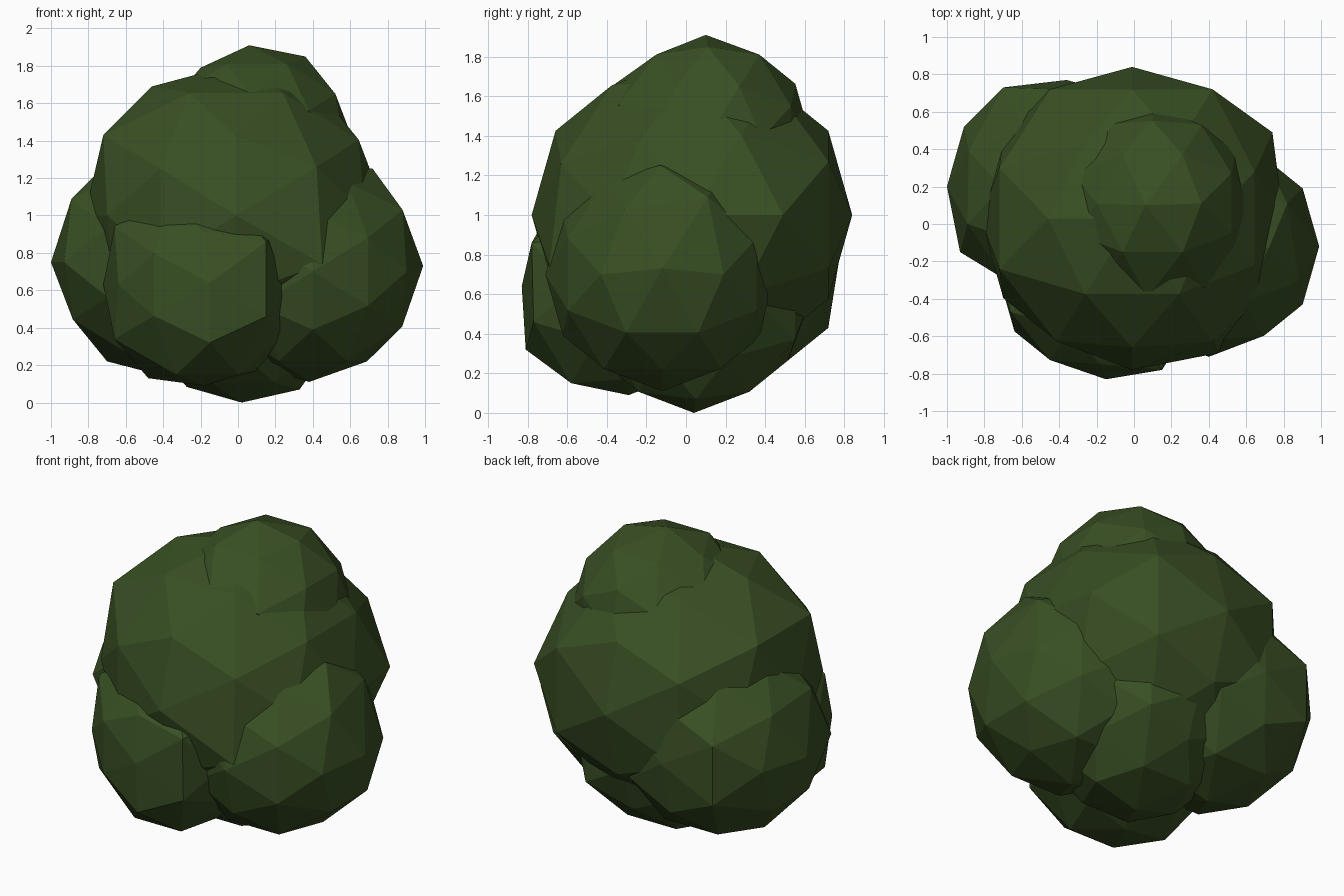
import bpy, bmesh
from mathutils import Vector

# Single leaf colour
leaf = bpy.data.materials.new("dark_leaf_green")
leaf.diffuse_color = (0.040, 0.078, 0.017, 1.0)
PHI = (1 + 5 ** 0.5) / 2


def clump(name, centre, radius, corners=()):
    """Faceted ball: an edge-up icosahedron, subdivided once.
    The corner nearest to each given point is pulled onto it."""
    bm = bmesh.new()
    for a in (-1, 1):
        for b in (-PHI, PHI):
            for co in ((b, a, 0), (0, b, a), (a, 0, b)):
                bm.verts.new(co)
    bmesh.ops.convex_hull(bm, input=bm.verts)
    bmesh.ops.subdivide_edges(bm, edges=bm.edges, cuts=1, use_grid_fill=True)
    bmesh.ops.triangulate(bm, faces=bm.faces)
    for v in bm.verts:
        v.co = v.co.normalized() * radius
    for point in corners:
        target = Vector(point) - Vector(centre)
        near = min(bm.verts, key=lambda v: v.co.angle(target))
        near.co = target
    bmesh.ops.recalc_face_normals(bm, faces=bm.faces)
    me = bpy.data.meshes.new(name)
    bm.to_mesh(me)
    bm.free()
    me.materials.append(leaf)
    ob = bpy.data.objects.new(name, me)
    ob.location = Vector(centre)
    bpy.context.collection.objects.link(ob)
    return ob


# Large central mass
clump("main_foliage", (-0.01, 0.03, 1.0), 0.81, [
    (0.74, 0.49, 1.0), (0.42, 0.72, 1.27), (0.42, 0.72, 0.73),
    (-0.45, 0.72, 1.27), (-0.45, 0.72, 0.73), (-0.72, 0.30, 1.43),
    (-0.72, -0.24, 1.43), (0.42, -0.63, 1.26), (0.45, -0.69, 0.74),
    (-0.46, 0.03, 1.69)])

# Crown on top
clump("crown_foliage", (0.10, 0.11, 1.39), 0.52, [
    (0.06, 0.10, 1.91), (0.36, 0.11, 1.85), (-0.20, 0.11, 1.79),
    (0.07, -0.39, 1.64), (-0.38, 0.37, 1.40), (0.57, -0.17, 1.39),
    (0.38, -0.34, 1.56)])

# Lower clumps around the main mass
clump("right_foliage", (0.40, -0.12, 0.70), 0.59, [
    (0.72, -0.13, 1.25), (0.88, -0.31, 1.03), (0.82, 0.11, 1.09),
    (0.99, -0.12, 0.73), (0.69, -0.12, 0.22), (0.38, -0.12, 0.11)])
clump("left_foliage", (-0.39, 0.20, 0.75), 0.61, [
    (-0.36, 0.77, 0.75), (-0.70, 0.73, 0.94), (-0.70, 0.73, 0.56),
    (-0.93, -0.15, 0.75), (-0.89, 0.00, 1.09), (-0.70, 0.20, 0.22)])
clump("front_foliage", (-0.18, -0.29, 0.63), 0.54, [
    (0.15, -0.78, 0.86), (0.15, -0.77, 0.46), (-0.15, -0.81, 0.32),
    (-0.48, -0.29, 0.13), (-0.33, -0.58, 0.15), (0.0, -0.58, 0.15),
    (-0.66, -0.47, 0.94), (-0.66, -0.47, 0.34), (-0.15, -0.83, 0.64)])

# Underside clump resting on the ground
clump("base_foliage", (0.02, 0.04, 0.56), 0.56, [
    (0.53, 0.36, 0.56), (0.33, 0.55, 0.74), (0.33, 0.55, 0.37),
    (0.02, 0.62, 0.55), (0.33, 0.05, 0.07), (0.02, 0.04, 0.0)])
